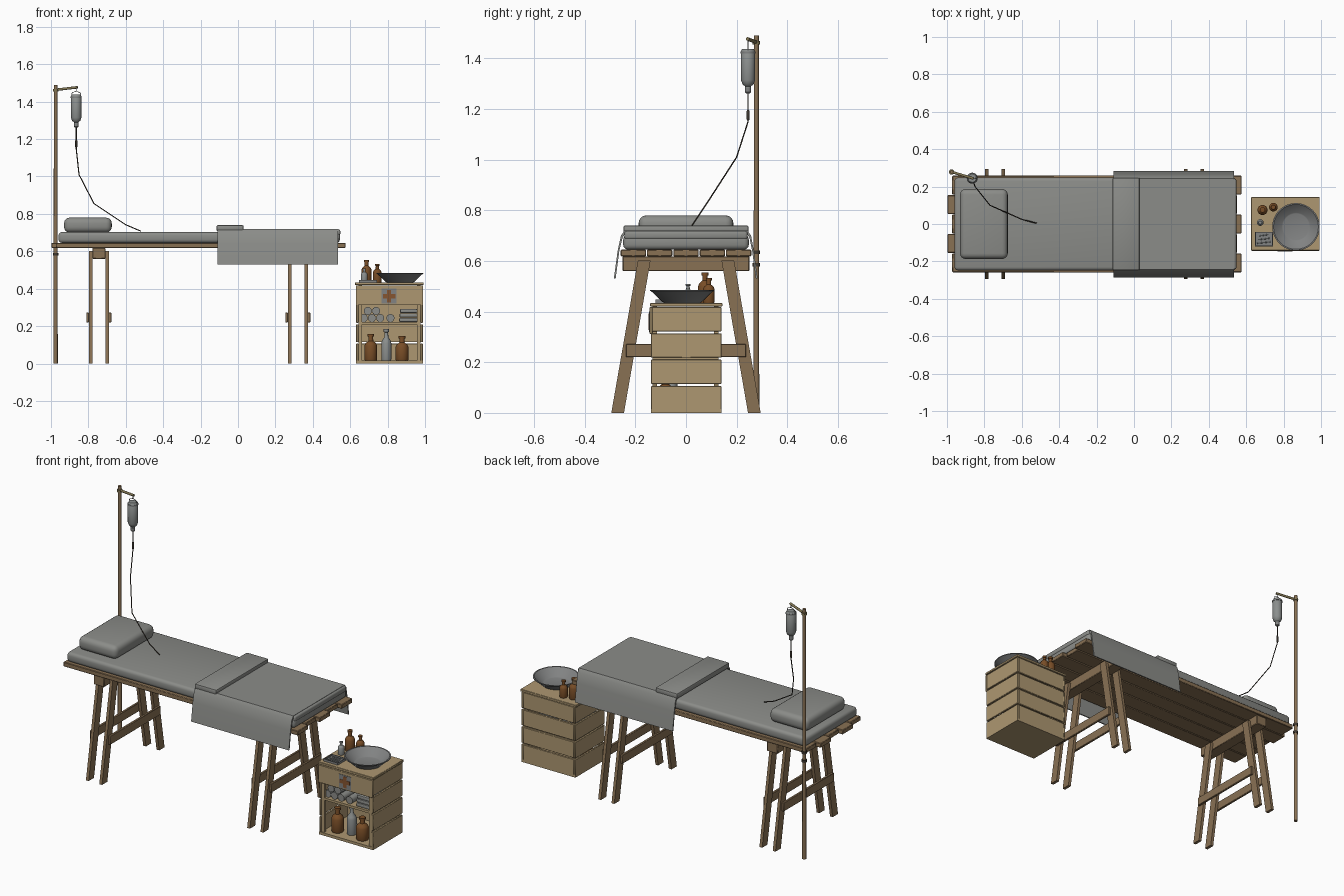
import bpy, bmesh, math
from mathutils import Vector

if "Cube" in bpy.data.objects:
    bpy.data.objects.remove(bpy.data.objects["Cube"])


def material(name, r, g, b):
    m = bpy.data.materials.new(name)
    m.diffuse_color = (r, g, b, 1)
    m.use_nodes = True
    m.node_tree.nodes["Principled BSDF"].inputs["Base Color"].default_value = m.diffuse_color
    return m


WOOD = material("dark wood", 0.25, 0.165, 0.088)
CRATE = material("pale wood", 0.42, 0.31, 0.165)
LINEN = material("grey linen", 0.26, 0.265, 0.25)
GLASS = material("clear glass", 0.26, 0.275, 0.27)
AMBER = material("amber glass", 0.19, 0.075, 0.02)
METAL = material("grey enamel", 0.22, 0.225, 0.225)
RUBBER = material("dark rubber", 0.05, 0.04, 0.03)
BAMBOO = material("olive bamboo", 0.22, 0.18, 0.085)
PAINT = material("rust paint", 0.24, 0.09, 0.03)


def finish(name, bm, mat):
    bmesh.ops.recalc_face_normals(bm, faces=bm.faces)
    me = bpy.data.meshes.new(name)
    bm.to_mesh(me)
    bm.free()
    me.materials.append(mat)
    ob = bpy.data.objects.new(name, me)
    bpy.context.collection.objects.link(ob)
    bpy.ops.object.select_all(action='DESELECT')
    ob.select_set(True)
    bpy.context.view_layer.objects.active = ob
    bpy.ops.object.shade_smooth_by_angle(angle=math.radians(38))
    return ob


def box(name, x0, x1, y0, y1, z0, z1, mat, bevel=0.0, seg=1):
    bm = bmesh.new()
    bmesh.ops.create_cube(bm, size=1)
    for v in bm.verts:
        v.co = ((x0 + x1) / 2 + v.co.x * (x1 - x0), (y0 + y1) / 2 + v.co.y * (y1 - y0),
                (z0 + z1) / 2 + v.co.z * (z1 - z0))
    if bevel:
        bmesh.ops.bevel(bm, geom=bm.edges[:], offset=bevel, segments=seg, profile=0.5, affect='EDGES')
    return finish(name, bm, mat)


def prism(name, pts, x0, x1, mat):
    """Extrude a (y, z) outline along x."""
    bm = bmesh.new()
    f = bm.faces.new([bm.verts.new((x0, y, z)) for y, z in pts])
    r = bmesh.ops.extrude_face_region(bm, geom=[f])
    for v in r['geom']:
        if isinstance(v, bmesh.types.BMVert):
            v.co.x = x1
    return finish(name, bm, mat)


def lathe(name, profile, x, y, z, mat, n=20):
    """Spin a (radius, height) profile around a vertical axis."""
    bm = bmesh.new()
    rings = [[bm.verts.new((x + r * math.cos(2 * math.pi * i / n), y + r * math.sin(2 * math.pi * i / n), z + h))
              for i in range(n)] for r, h in profile]
    for a, b in zip(rings, rings[1:]):
        for i in range(n):
            bm.faces.new((a[i], a[(i + 1) % n], b[(i + 1) % n], b[i]))
    bm.faces.new(rings[0])
    bm.faces.new(rings[-1])
    return finish(name, bm, mat)


def rod(name, a, b, r, mat, n=12, r2=None):
    a, b = Vector(a), Vector(b)
    bm = bmesh.new()
    bmesh.ops.create_cone(bm, cap_ends=True, segments=n, radius1=r, radius2=r2 or r, depth=(b - a).length)
    q = Vector((0, 0, 1)).rotation_difference(b - a)
    for v in bm.verts:
        v.co = q @ v.co + (a + b) / 2
    return finish(name, bm, mat)


def bottle(name, x, y, z, r, h, mat):
    lathe(name, [(r * .92, 0), (r, .006), (r, h * .55), (r * .85, h * .64), (r * .4, h * .74),
                 (r * .36, h * .9), (r * .52, h * .91), (r * .52, h)], x, y, z, mat)


# Plank table top with staggered ends
for i in range(5):
    y = -0.26 + i * 0.104
    shift = -0.025 if i % 2 else 0
    box(f"plank_{i + 1}", -0.972 + shift, 0.575 + shift, y + 0.002, y + 0.102, 0.618, 0.645, WOOD, 0.003)

# Two trestles with splayed legs and cross braces
for label, cx in (("head", -0.744), ("foot", 0.32)):
    box(f"{label}_trestle_beam", cx - 0.035, cx + 0.035, -0.25, 0.25, 0.56, 0.618, WOOD, 0.003)
    for e in (-1, 1):
        a, b = cx + e * 0.035, cx + e * 0.053
        for s in (-1, 1):
            prism(f"{label}_trestle_leg", [(s * .295, 0), (s * .245, 0), (s * .14, .602), (s * .19, .602)], a, b, WOOD)
        box(f"{label}_trestle_brace", min(b, b + e * .014), max(b, b + e * .014), -0.237, 0.237, 0.22, 0.272, WOOD, 0.002)

# Bedding
box("mattress", -0.96, 0.545, -0.248, 0.248, 0.645, 0.703, LINEN, 0.018, 3)
box("pillow", -0.93, -0.675, -0.187, 0.187, 0.70, 0.78, LINEN, 0.03, 4)
outer = [(-.285, .53), (-.270, .64), (-.257, .70), (-.243, .72), (.243, .72), (.257, .70), (.268, .64), (.283, .53)]
inner = [(y * 0.975, z - (0.008 if z > .69 else 0)) for y, z in reversed(outer)]
prism("blanket", outer + inner, -0.11, 0.535, LINEN)
box("blanket_end", 0.45, 0.547, -0.243, 0.243, 0.685, 0.718, LINEN, 0.01, 3)
box("blanket_fold", -0.115, 0.03, -0.247, 0.247, 0.708, 0.74, LINEN, 0.007, 2)

# Drip stand
px, py = -0.975, 0.278
rod("stand_pole", (px, py, 0), (px, py, 1.49), 0.0115, WOOD, 12, 0.0095)
rod("stand_arm", (px - .012, py + .004, 1.462), (-0.858, 0.243, 1.477), 0.007, BAMBOO)
for z in (0.585, 0.635, 1.462):
    rod("stand_lashing", (px, py, z - .007), (px, py, z + .007), 0.0145, RUBBER if z < 1 else BAMBOO)
bx, by = -0.865, 0.245
lathe("drip_bottle", [(.022, 1.438), (.028, 1.43), (.028, 1.315), (.022, 1.298), (.012, 1.29), (.012, 1.275)],
      bx, by, 0, GLASS)
lathe("drip_stopper", [(.008, 1.262), (.0125, 1.267), (.0125, 1.284)], bx, by, 0, METAL)
lathe("drip_collar", [(.0295, 1.42), (.0295, 1.428)], bx, by, 0, METAL)
lathe("drip_chamber", [(.004, 1.155), (.006, 1.16), (.006, 1.19), (.004, 1.197)], bx, by, 0, RUBBER, 10)


def cord(name, pts, r, mat):
    cu = bpy.data.curves.new(name, 'CURVE')
    cu.dimensions = '3D'
    cu.bevel_depth = r
    cu.bevel_resolution = 1
    sp = cu.splines.new('POLY')
    sp.points.add(len(pts) - 1)
    for p, c in zip(sp.points, pts):
        p.co = (*c, 1)
    cu.materials.append(mat)
    bpy.context.collection.objects.link(bpy.data.objects.new(name, cu))


cord("drip_hanger", [(bx - .026, by, 1.425), (bx - .022, by, 1.448), (bx, by, 1.456), (bx + .022, by, 1.448),
                     (bx + .026, by, 1.425)], 0.002, METAL)
cord("drip_hook", [(bx, by, 1.456), (bx, by, 1.475)], 0.002, METAL)
cord("drip_tube", [(bx, by, 1.27), (bx, by, 1.15), (-.85, .2, 1.01), (-.77, .1, .855), (-.60, .025, .742),
                   (-.52, .004, .708)], 0.003, RUBBER)

# Crate cabinet with slatted sides and an open front
X0, X1, Y0, Y1 = 0.632, 0.988, -0.138, 0.14
box("crate_base", X0, X1, Y0, Y1, 0, 0.016, CRATE)
box("crate_shelf", X0 + .012, X1 - .012, Y0 + .008, Y1 - .012, 0.208, 0.222, CRATE)
box("crate_top", X0 - .006, X1 + .005, Y0 - .004, Y1 + .004, 0.42, 0.434, CRATE, 0.002)
for i in range(4):
    z0, z1 = 0.01 + i * 0.104, 0.106 + i * 0.104
    box("crate_left_slat", X0, X0 + .012, Y0, Y1, z0, z1, CRATE, 0.002)
    box("crate_right_slat", X1 - .012, X1, Y0, Y1, z0, z1, CRATE, 0.002)
    box("crate_back_slat", X0 + .012, X1 - .012, Y1 - .012, Y1, z0, z1, CRATE, 0.002)
box("crate_front_slat", X0 - .002, X1 + .002, Y0 - .006, Y0 + .006, 0.312, 0.418, CRATE, 0.002)
for x in (X0 + .012, X1 - .03):
    for y in (Y0 + .006, Y1 - .03):
        box("crate_post", x, x + .018, y, y + .018, 0.01, 0.42, CRATE)

# Cross emblem plates
cx, cz, fy = 0.808, 0.36, Y0 - .006
box("emblem_plate", cx - .04, cx + .04, fy - .002, fy, cz - .04, cz + .04, METAL)
box("emblem_upright", cx - .011, cx + .011, fy - .004, fy, cz - .033, cz + .033, PAINT)
box("emblem_bar", cx - .033, cx + .033, fy - .004, fy, cz - .011, cz + .011, PAINT)

# Shelf contents
for x, z in ((.672, .243), (.716, .243), (.760, .243), (.815, .243), (.694, .281), (.738, .281)):
    rod("bandage_roll", (x, -0.115, z), (x, -0.02, z), 0.0215, LINEN, 16)
for i in range(3):
    box("folded_cloth", .862 + i * .002, .962 - i * .002, -0.12, 0.02, .222 + i * .024, .244 + i * .024, LINEN, 0.006, 2)
bottle("lower_amber_bottle", .71, -.075, .016, .034, .142, AMBER)
bottle("lower_clear_bottle", .793, -.06, .016, .027, .168, GLASS)
bottle("lower_amber_bottle", .877, -.08, .016, .035, .13, AMBER)

# Items on top of the crate
bottle("tall_amber_bottle", .687, .075, .434, .027, .12, AMBER)
bottle("short_amber_bottle", .745, .09, .434, .023, .098, AMBER)
bottle("small_clear_bottle", .675, .008, .434, .018, .075, GLASS)
lathe("basin", [(.07, 0), (.078, .004), (.122, .046), (.127, .047), (.127, .051), (.12, .051), (.076, .01), (.07, .008)],
      .866, -.015, .434, METAL, 32)
box("tray_floor", .648, .742, -.12, -.042, .434, .438, METAL)
for x0, x1, y0, y1 in ((.648, .742, -.12, -.116), (.648, .742, -.046, -.042), (.648, .652, -.12, -.042), (.738, .742, -.12, -.042)):
    box("tray_rim", x0, x1, y0, y1, .434, .447, METAL)
for i, y in enumerate((-.103, -.084, -.064)):
    rod("instrument", (.658 + i * .005, y, .442), (.73 - i * .006, y + .008, .442), .003, GLASS, 8)
